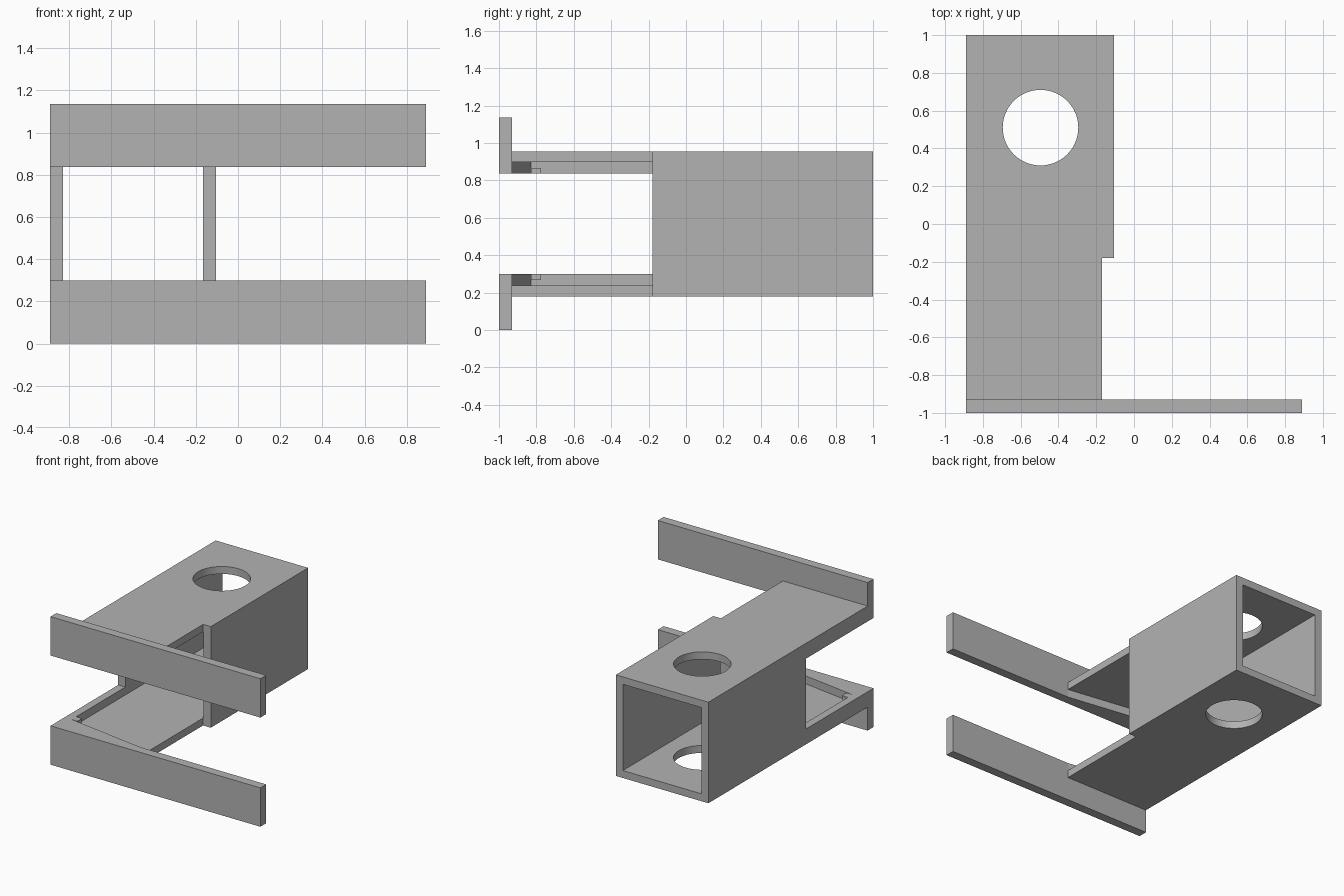
import bpy
import bmesh
from mathutils import Vector

cube = bpy.data.objects.get("Cube")
if cube:
    bpy.data.objects.remove(cube, do_unlink=True)

grey = bpy.data.materials.new("plain grey")
grey.use_nodes = True
colour = (0.45, 0.45, 0.45, 1)
grey.diffuse_color = colour
grey.node_tree.nodes["Principled BSDF"].inputs["Base Color"].default_value = colour

# Main dimensions
LEFT, RIGHT, STEP = -0.89, -0.105, -0.17
BACK, MOUTH, BAR, FRONT = 1.0, -0.18, -0.93, -1.0
HEIGHT, WALL = 1.135, 0.06
LOW, FLOOR, LIP = 0.18, 0.237, 0.298
INNER = LEFT + WALL


def prism(name, points, lo, hi, axis="z"):
    """Extrude a flat outline along z (points are x, y) or x (points are y, z)."""
    bm = bmesh.new()
    corners = [(a, b, lo) if axis == "z" else (lo, a, b) for a, b in points]
    face = bm.faces.new([bm.verts.new(c) for c in corners])
    new = bmesh.ops.extrude_face_region(bm, geom=[face])["geom"]
    step = Vector((0, 0, hi - lo)) if axis == "z" else Vector((hi - lo, 0, 0))
    bmesh.ops.translate(bm, vec=step, verts=[v for v in new if isinstance(v, bmesh.types.BMVert)])
    bmesh.ops.recalc_face_normals(bm, faces=bm.faces)
    mesh = bpy.data.meshes.new(name)
    bm.to_mesh(mesh)
    bm.free()
    mesh.materials.append(grey)
    obj = bpy.data.objects.new(name, mesh)
    bpy.context.collection.objects.link(obj)
    return obj


def rect(a0, a1, b0, b1):
    return [(a0, b0), (a1, b0), (a1, b1), (a0, b1)]


# Cutter for the round holes
bpy.ops.mesh.primitive_cylinder_add(vertices=64, radius=0.2, depth=3, location=(-0.495, 0.51, 0.5))
cutter = bpy.context.object
cutter.name = "hole_cutter"
cutter.data.materials.append(grey)
cutter.hide_render = True
cutter.hide_set(True)

plate = [(LEFT, BAR), (STEP, BAR), (STEP, MOUTH), (RIGHT, MOUTH), (RIGHT, BACK), (LEFT, BACK)]
wedge = [(INNER, BAR), (STEP, BAR), (INNER, -0.83)]

for side in ("lower", "upper"):
    def span(lo, hi):
        return (lo, hi) if side == "lower" else (HEIGHT - hi, HEIGHT - lo)

    # Stepped plate with a round hole
    sheet = prism(side + "_plate", plate, *span(LOW, FLOOR))
    cut = sheet.modifiers.new("hole", "BOOLEAN")
    cut.object = cutter
    cut.operation = "DIFFERENCE"
    cut.solver = "EXACT"
    # Long cross bar, with a tapered brace and small tab behind it
    prism(side + "_bar", rect(LEFT, -LEFT, FRONT, BAR), *span(0, LIP))
    prism(side + "_brace", wedge, *span(FLOOR, LIP))
    prism(side + "_tab", rect(INNER, INNER + 0.05, -0.83, -0.775), *span(0.268, LIP))

# Side walls of the square tube; the outer one carries on as two lips
TOP, CEIL = HEIGHT - LIP, HEIGHT - FLOOR
lipped = [(BAR, FLOOR), (BACK, FLOOR), (BACK, CEIL), (BAR, CEIL),
          (BAR, TOP), (MOUTH, TOP), (MOUTH, LIP), (BAR, LIP)]
prism("right_wall", lipped, LEFT, INNER, "x")
prism("left_wall", rect(MOUTH, BACK, FLOOR, CEIL), RIGHT - WALL, RIGHT, "x")
